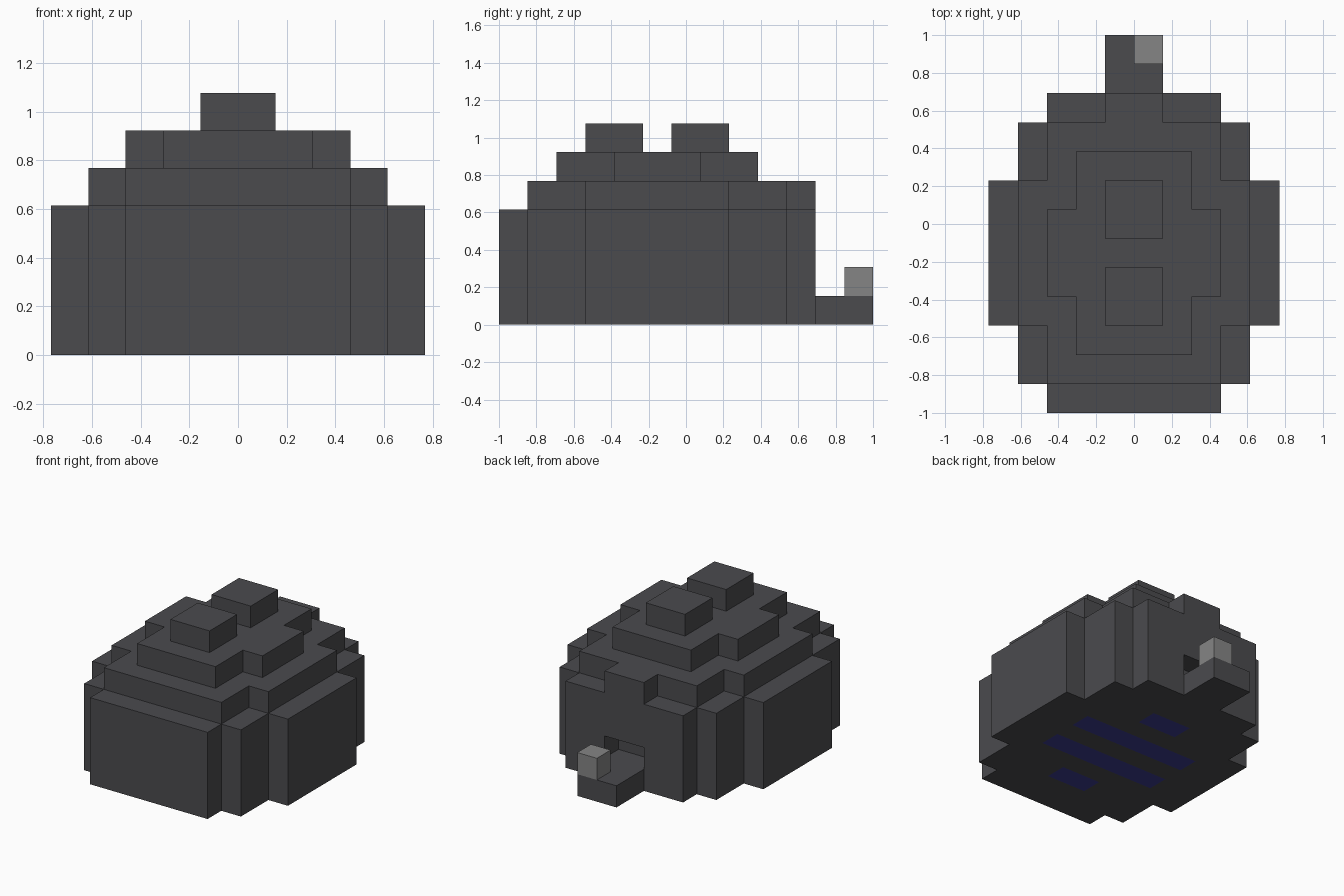
import bpy
import bmesh
import math
from itertools import product
from mathutils import Vector

UNIT = 2 / 13          # edge of one block
Y0 = -6.5              # front limit, in blocks

cube = bpy.data.objects.get("Cube")
if cube:
    bpy.data.objects.remove(cube, do_unlink=True)


def material(name, color):
    m = bpy.data.materials.new(name)
    m.use_nodes = True
    m.diffuse_color = (*color, 1)
    bsdf = m.node_tree.nodes["Principled BSDF"]
    bsdf.inputs["Base Color"].default_value = (*color, 1)
    bsdf.inputs["Roughness"].default_value = 0.9
    return m


charcoal = material("charcoal", (0.070, 0.070, 0.076))
grey = material("grey", (0.235, 0.235, 0.235))
navy = material("navy", (0.045, 0.045, 0.27))


def cells(x0, x1, y0, y1, z0, z1):
    """Blocks of a box; y is counted from the front."""
    return set(product(range(x0, x1), range(y0, y1), range(z0, z1)))


def tier(z0, z1, *spans):
    """A layer made of centred boxes, each (half width, front, back)."""
    return set().union(*(cells(-w, w, a, b, z0, z1) for w, a, b in spans))


def blocks(name, filled, mats, rule=None):
    """Skin the filled blocks with their outer faces only."""
    bm = bmesh.new()
    for c in filled:
        for axis, sign in product(range(3), (-1, 1)):
            n = Vector((0, 0, 0))
            n[axis] = sign
            if tuple(int(a + b) for a, b in zip(c, n)) in filled:
                continue
            u = Vector((0, 0, 0))
            u[(axis + 1) % 3] = 0.5
            v = n.cross(u)
            mid = Vector(c) + Vector((0.5, 0.5, 0.5)) + n / 2
            quad = [mid + u + v, mid - u + v, mid - u - v, mid + u - v]
            face = bm.faces.new([bm.verts.new((p + Vector((0, Y0, 0))) * UNIT) for p in quad])
            face.material_index = rule(c, n) if rule else 0
    bmesh.ops.remove_doubles(bm, verts=bm.verts, dist=1e-4)
    bmesh.ops.recalc_face_normals(bm, faces=bm.faces)
    # Merge the coplanar squares of one colour
    bmesh.ops.dissolve_limit(bm, angle_limit=math.radians(1), verts=bm.verts,
                             edges=bm.edges, delimit={'MATERIAL'})
    mesh = bpy.data.meshes.new(name)
    bm.to_mesh(mesh)
    bm.free()
    for m in mats:
        mesh.materials.append(m)
    obj = bpy.data.objects.new(name, mesh)
    bpy.context.collection.objects.link(obj)


# Stepped body with a small doorway at the back
body = tier(0, 4, (3, 0, 11), (4, 1, 10), (5, 3, 8))
body |= tier(4, 5, (3, 1, 10), (4, 3, 8), (1, 10, 11))
body |= tier(5, 6, (2, 2, 9), (3, 4, 7))
body -= cells(-1, 1, 10, 11, 1, 2)

# Bars on the underside: half width for each row
bars = {2: 1, 4: 3, 6: 3, 8: 1}


def underside(c, n):
    half = bars.get(c[1], 0)
    return int(n.z < 0 and c[2] == 0 and -half <= c[0] < half)


blocks("stepped_body", body, [charcoal, navy], underside)

# Two studs on the roof
for label, front in (("front", 3), ("back", 6)):
    blocks(label + "_roof_stud", cells(-1, 1, front, front + 2, 6, 7), [charcoal])

# Rear ledge with the pale block on its left corner
blocks("rear_ledge", cells(-1, 1, 11, 13, 0, 1), [charcoal])
blocks("pale_block", cells(0, 1, 12, 13, 1, 2), [grey])
